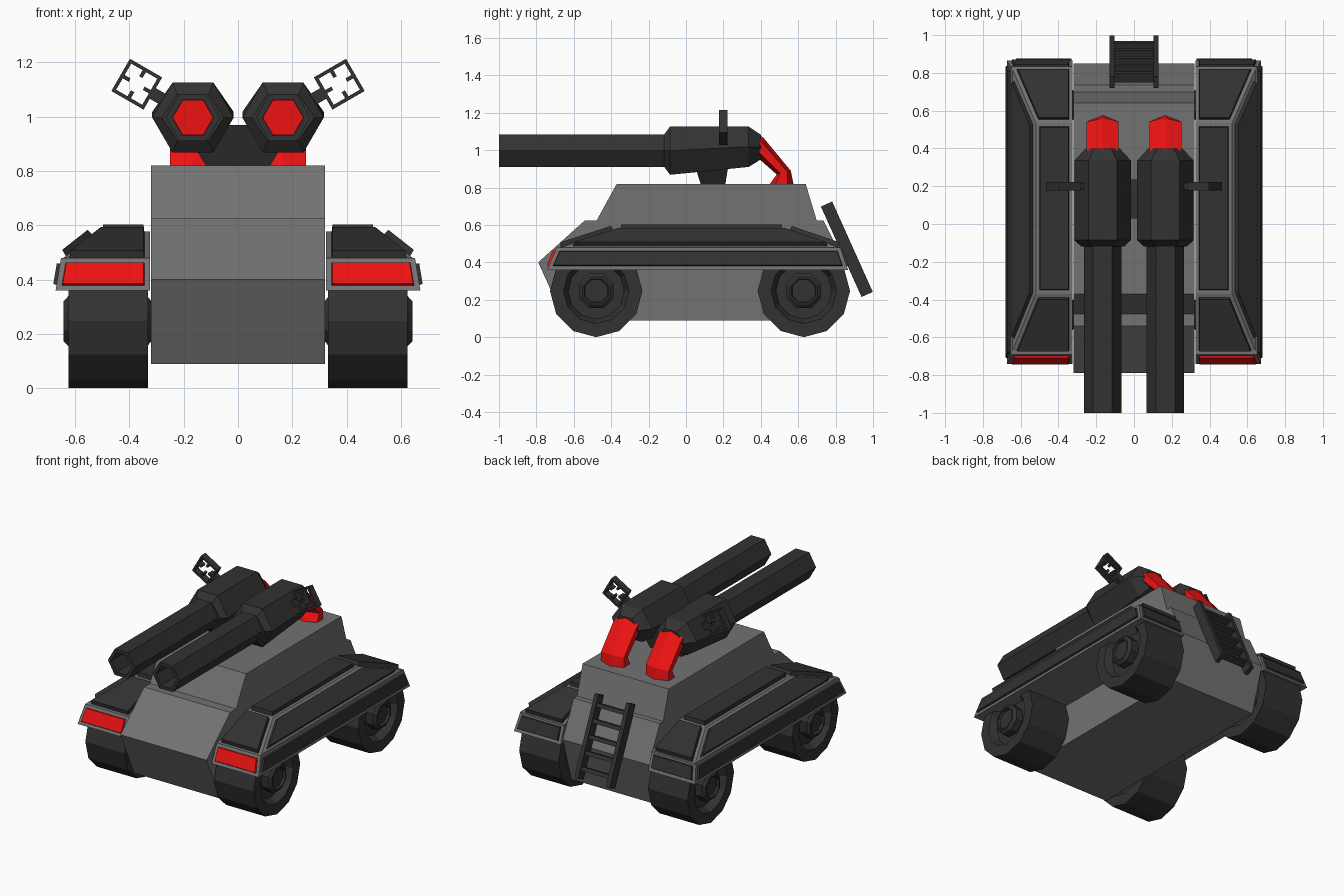
import bpy, bmesh
from math import sin, cos, pi, radians
from mathutils import Vector, Matrix

if "Cube" in bpy.data.objects:
    bpy.data.objects.remove(bpy.data.objects["Cube"])


def material(name, rgb):
    m = bpy.data.materials.new(name)
    m.diffuse_color = (*rgb, 1)
    m.use_nodes = True
    m.node_tree.nodes["Principled BSDF"].inputs["Base Color"].default_value = m.diffuse_color
    return m


GREY = material("grey_paint", (0.17, 0.17, 0.17))
DARK = material("dark_metal", (0.032, 0.032, 0.032))
RED = material("red_paint", (0.85, 0.006, 0.006))


def loft(bm, rings, caps=True):
    """Skin a series of point rings that all have the same count."""
    loops = [[bm.verts.new(p) for p in ring] for ring in rings]
    n = len(loops[0])
    for a, b in zip(loops, loops[1:]):
        for i in range(n):
            bm.faces.new((a[i], a[(i + 1) % n], b[(i + 1) % n], b[i]))
    if caps:
        bm.faces.new(loops[0][::-1])
        bm.faces.new(loops[-1])
    bmesh.ops.recalc_face_normals(bm, faces=bm.faces)


def box(bm, centre, size, frame=Matrix()):
    m = frame @ Matrix.Translation(centre) @ Matrix.Diagonal((*size, 1))
    bmesh.ops.create_cube(bm, size=1, matrix=m)


def finish(name, bm, mats, mirror=True):
    mesh = bpy.data.meshes.new(name)
    bm.to_mesh(mesh)
    bm.free()
    for m in mats:
        mesh.materials.append(m)
    ob = bpy.data.objects.new(name, mesh)
    bpy.context.collection.objects.link(ob)
    if mirror:
        ob.modifiers.new("mirror", 'MIRROR').use_mirror_merge = False
    return ob


def slab(name, profile, half):
    """Extrude a (y, z) side profile across the width."""
    bm = bmesh.new()
    loft(bm, [[(x, y, z) for y, z in profile] for x in (-half, half)])
    finish(name, bm, [GREY], mirror=False)


def rect(x0, x1, y0, y1, z):
    return [(x0, y0, z), (x1, y0, z), (x1, y1, z), (x0, y1, z)]


def panel(bm, face, depth, index):
    """Inset a face and raise it as a coloured plate."""
    bmesh.ops.inset_individual(bm, faces=[face], thickness=0.02, use_even_offset=True)
    res = bmesh.ops.inset_individual(bm, faces=[face], thickness=0.003, depth=depth,
                                     use_even_offset=True)
    for f in res["faces"] + [face]:
        f.material_index = index


# hull and upper deck
slab("hull", [(-0.79, 0.40), (-0.54, 0.625), (0.735, 0.625), (0.85, 0.39),
              (0.76, 0.09), (-0.65, 0.09)], 0.32)
slab("upper_deck", [(-0.48, 0.62), (-0.37, 0.82), (0.64, 0.82), (0.70, 0.62)], 0.32)

# fender skirt with red front lamp and dark side and rear plates
bm = bmesh.new()
loft(bm, [rect(0.325, 0.672, -0.742, 0.866, 0.36), rect(0.325, 0.652, -0.69, 0.825, 0.48)])
for f in list(bm.faces):
    n = f.normal
    if n.x > -0.9 and abs(n.z) < 0.9:
        panel(bm, f, 0.012, 2 if n.y < -0.5 else 1)
finish("fender_skirt", bm, [GREY, DARK, RED])

# sloped fender top with raised armour plates
bm = bmesh.new()
loft(bm, [rect(0.325, 0.65, -0.688, 0.835, 0.475), rect(0.325, 0.52, -0.37, 0.535, 0.577)])
for f in list(bm.faces):
    if f.normal.x > -0.9 and f.normal.z > -0.9:
        panel(bm, f, 0.026, 1)
finish("fender_armour", bm, [GREY, DARK])


# wheels: twelve-sided tyre with recessed rim, eight-sided hub
def lathe(bm, profile, y, z, sides, turn=0.0):
    loft(bm, [[(x, y + r * cos(2 * pi * (i + turn) / sides),
                z + r * sin(2 * pi * (i + turn) / sides)) for i in range(sides)]
              for r, x in profile])


for label, y in (("front", -0.48), ("rear", 0.63)):
    bm = bmesh.new()
    lathe(bm, [(0.15, 0.38), (0.175, 0.332), (0.247, 0.332), (0.247, 0.625),
               (0.175, 0.625), (0.15, 0.575)], y, 0.247, 12)
    finish(label + "_tyre", bm, [DARK])
    bm = bmesh.new()
    lathe(bm, [(0.075, 0.315), (0.10, 0.335), (0.10, 0.625), (0.08, 0.642),
               (0.07, 0.642), (0.065, 0.625)], y, 0.247, 8, 0.5)
    finish(label + "_hub", bm, [DARK])

# turret mount
bm = bmesh.new()
loft(bm, [rect(-0.115, 0.115, 0.08, 0.21, 0.815), rect(-0.21, 0.21, 0.03, 0.235, 0.97)])
finish("turret_mount", bm, [DARK], mirror=False)

GX, GZ = 0.166, 0.997


def hex_side(y, z, w, h):
    """Hexagon facing forward with its points to the sides."""
    return [(GX + a * w, y, z + b * h) for a, b in
            ((1, 0), (.5, 1), (-.5, 1), (-1, 0), (-.5, -1), (.5, -1))]


# gun receiver
bm = bmesh.new()
loft(bm, [hex_side(-0.118, GZ, 0.115, 0.085), hex_side(-0.085, GZ, 0.15, 0.129),
          hex_side(0.335, 1.018, 0.15, 0.108), hex_side(0.40, 1.016, 0.09, 0.066)])
finish("gun_receiver", bm, [DARK])

# hollow gun barrel with red core
bm = bmesh.new()
loft(bm, [hex_side(-0.11, GZ, 0.10, 0.087), hex_side(-1.0, GZ, 0.10, 0.087),
          hex_side(-1.0, GZ, 0.076, 0.066), hex_side(-0.13, GZ, 0.076, 0.066)])
finish("gun_barrel", bm, [DARK])
bm = bmesh.new()
loft(bm, [hex_side(-0.16, GZ, 0.075, 0.065), hex_side(-0.12, GZ, 0.075, 0.065)])
finish("barrel_core", bm, [RED])

# red feed hose from receiver down to the deck
bm = bmesh.new()
rings = []
for top, low, w in (((0.39, 1.085), (0.39, 0.95), 0.085),
                    ((0.415, 1.065), (0.40, 0.945), 0.085),
                    ((0.56, 0.89), (0.485, 0.87), 0.085),
                    ((0.575, 0.815), (0.445, 0.815), 0.085)):
    t, l = Vector((GX, *top)), Vector((GX, *low))
    c, v, u = (t + l) / 2, (t - l) / 2, Vector((w, 0, 0))
    rings.append([c + v, c + v * 0.5 + u, c - v * 0.5 + u,
                  c - v, c - v * 0.5 - u, c + v * 0.5 - u])
loft(bm, rings)
finish("feed_hose", bm, [RED])

# square sight with crosshair ticks on an angled stalk
bm = bmesh.new()
frame = Matrix.Translation((0.373, 0.2, 1.12)) @ Matrix.Rotation(radians(-30), 4, 'Y')
for k in range(4):
    m = frame @ Matrix.Rotation(k * pi / 2, 4, 'Y')
    box(bm, (0.062, 0, 0), (0.013, 0.045, 0.137), m)
    box(bm, (0.045, 0, 0), (0.03, 0.045, 0.014), m)
box(bm, (-0.11, 0, 0), (0.09, 0.035, 0.045), frame)
finish("gun_sight", bm, [DARK])

# rear ladder
bm = bmesh.new()
frame = Matrix.Translation((0, 0.86, 0.47)) @ Matrix.Rotation(radians(24.2), 4, 'X')
for x in (-0.117, 0.117):
    box(bm, (x, 0, 0), (0.028, 0.066, 0.53), frame)
for k in range(5):
    box(bm, (0, 0, -0.2 + 0.1 * k), (0.22, 0.05, 0.026), frame)
finish("rear_ladder", bm, [DARK], mirror=False)
